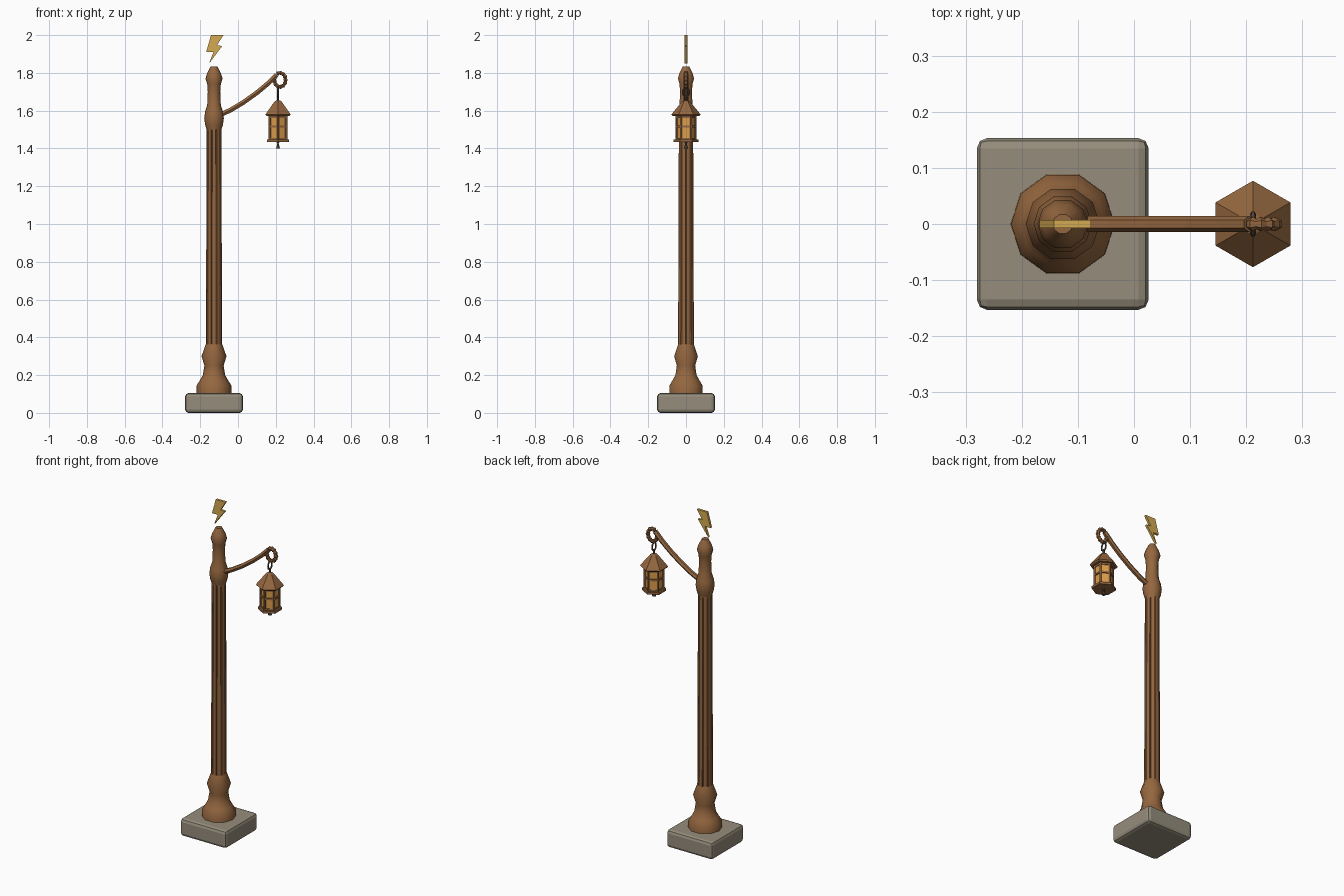
import bpy, bmesh
from math import sin, cos, pi, radians

cube = bpy.data.objects.get("Cube")
if cube:
    bpy.data.objects.remove(cube)


def material(name, rgb):
    m = bpy.data.materials.new(name)
    m.use_nodes = True
    m.diffuse_color = (*rgb, 1)
    m.node_tree.nodes["Principled BSDF"].inputs["Base Color"].default_value = (*rgb, 1)
    return m


WOOD = material("warm brown", (0.30, 0.135, 0.05))
STONE = material("grey stone", (0.30, 0.265, 0.20))
GLASS = material("amber glass", (0.72, 0.34, 0.07))
GOLD = material("gold", (0.66, 0.40, 0.085))
IRON = material("dark iron", (0.10, 0.07, 0.05))

POST_X, LAMP_X = -0.127, 0.212


def add(name, bm, mat, smooth=None):
    bmesh.ops.recalc_face_normals(bm, faces=bm.faces)
    mesh = bpy.data.meshes.new(name)
    bm.to_mesh(mesh)
    bm.free()
    mesh.materials.append(mat)
    ob = bpy.data.objects.new(name, mesh)
    bpy.context.collection.objects.link(ob)
    if smooth:
        activate(ob)
        bpy.ops.object.shade_smooth_by_angle(angle=radians(smooth))
    return ob


def activate(ob):
    bpy.ops.object.select_all(action='DESELECT')
    ob.select_set(True)
    bpy.context.view_layer.objects.active = ob


def loft(name, profile, section, x, mat, smooth=None):
    """Stack a cross-section of (angle, scale) along (radius, height) steps."""
    bm = bmesh.new()
    rings = [[bm.verts.new((x + r * s * cos(a), r * s * sin(a), z)) for a, s in section]
             for r, z in profile]
    n = len(section)
    for low, high in zip(rings, rings[1:]):
        for i in range(n):
            j = (i + 1) % n
            bm.faces.new((low[i], low[j], high[j], high[i]))
    bm.faces.new(rings[0][::-1])
    bm.faces.new(rings[-1])
    return add(name, bm, mat, smooth)


def polygon(sides, turn=0.0):
    return [(turn + 2 * pi * i / sides, 1) for i in range(sides)]


def tube(name, points, depth, mat, radii=None, closed=False):
    curve = bpy.data.curves.new(name, 'CURVE')
    curve.dimensions = '3D'
    curve.bevel_depth = depth
    curve.bevel_resolution = 1
    curve.use_fill_caps = True
    line = curve.splines.new('POLY')
    line.points.add(len(points) - 1)
    for i, p in enumerate(points):
        line.points[i].co = (*p, 1)
        line.points[i].radius = radii[i] if radii else 1
    line.use_cyclic_u = closed
    curve.materials.append(mat)
    ob = bpy.data.objects.new(name, curve)
    bpy.context.collection.objects.link(ob)
    activate(ob)
    bpy.ops.object.convert(target='MESH')
    for p in bpy.context.object.data.polygons:
        p.use_smooth = False


# Stone plinth with softened edges
bm = bmesh.new()
bmesh.ops.create_cube(bm, size=1)
for v in bm.verts:
    v.co = (POST_X + v.co.x * 0.306, v.co.y * 0.306, 0.0525 + v.co.z * 0.105)
bmesh.ops.bevel(bm, geom=bm.edges[:], offset=0.018, segments=2, profile=0.5, affect='EDGES')
add("stone_plinth", bm, STONE)

# Turned foot, grooved shaft and turned head of the post
DECAGON = polygon(10)
loft("post_foot", [(0.093, 0.10), (0.092, 0.145), (0.075, 0.172), (0.059, 0.20), (0.051, 0.25),
                   (0.066, 0.30), (0.043, 0.365)], DECAGON, POST_X, WOOD, 40)
grooved = [(a + d, s) for a, _ in DECAGON for d, s in ((-0.08, 1), (0, 0.84), (0.08, 1))]
loft("post_shaft", [(0.043, 0.35), (0.039, 1.51)], grooved, POST_X, WOOD)
loft("post_head", [(0.036, 1.49), (0.047, 1.525), (0.052, 1.56), (0.047, 1.595), (0.036, 1.63),
                   (0.033, 1.70), (0.036, 1.74), (0.045, 1.77), (0.036, 1.80), (0.018, 1.835)],
     DECAGON, POST_X, WOOD, 40)

# Bowed arm with a knobbly curl at its end
tube("arm", [(-0.11, 0, 1.57), (-0.04, 0, 1.603), (0.03, 0, 1.645), (0.10, 0, 1.695),
             (0.16, 0, 1.745), (0.205, 0, 1.79)], 0.0145, WOOD)
steps = 24
turns = [radians(125 - 335 * i / steps) for i in range(steps + 1)]
tube("arm_curl", [(0.222 + 0.030 * cos(a), 0, 1.763 + 0.037 * sin(a)) for a in turns],
     0.013, WOOD, [1 if i % 2 else 0.7 for i in range(steps + 1)])

# Hanging link and stem
tube("hanging_link", [(LAMP_X, 0.018 * cos(a), 1.697 + 0.025 * sin(a))
                      for a in (2 * pi * i / 10 for i in range(10))], 0.005, IRON, closed=True)
tube("lantern_stem", [(LAMP_X, 0, 1.64), (LAMP_X, 0, 1.68)], 0.006, IRON)

# Six-sided lantern
HEX = polygon(6, pi / 2)
loft("lantern_roof", [(0.070, 1.572), (0.077, 1.58), (0.035, 1.632), (0.020, 1.65), (0.008, 1.655)],
     HEX, LAMP_X, WOOD)
loft("lantern_glass", [(0.049, 1.44), (0.049, 1.575)], HEX, LAMP_X, GLASS)
for name, radius, low, high in (("top_band", 0.054, 1.562, 1.574),
                                ("middle_band", 0.056, 1.51, 1.521),
                                ("lower_band", 0.054, 1.447, 1.456),
                                ("lantern_floor", 0.066, 1.434, 1.447)):
    loft(name, [(radius, low), (radius, high)], HEX, LAMP_X, WOOD)
for i, (a, _) in enumerate(HEX):
    x, y = LAMP_X + 0.050 * cos(a), 0.050 * sin(a)
    tube(f"lantern_post_{i + 1}", [(x, y, 1.44), (x, y, 1.575)], 0.007, WOOD)
loft("lantern_finial", [(0.012, 1.40), (0.004, 1.425), (0.010, 1.436)], HEX, LAMP_X, IRON)

# Flat zigzag bolt floating over the post
outline = [(-0.143, 2.0), (-0.077, 2.0), (-0.112, 1.945), (-0.083, 1.943),
           (-0.153, 1.85), (-0.130, 1.911), (-0.168, 1.911)]
bm = bmesh.new()
face = bm.faces.new([bm.verts.new((x, -0.007, z)) for x, z in outline])
side = bmesh.ops.extrude_face_region(bm, geom=[face])["geom"]
bmesh.ops.translate(bm, vec=(0, 0.014, 0),
                    verts=[g for g in side if isinstance(g, bmesh.types.BMVert)])
add("lightning_bolt", bm, GOLD)
